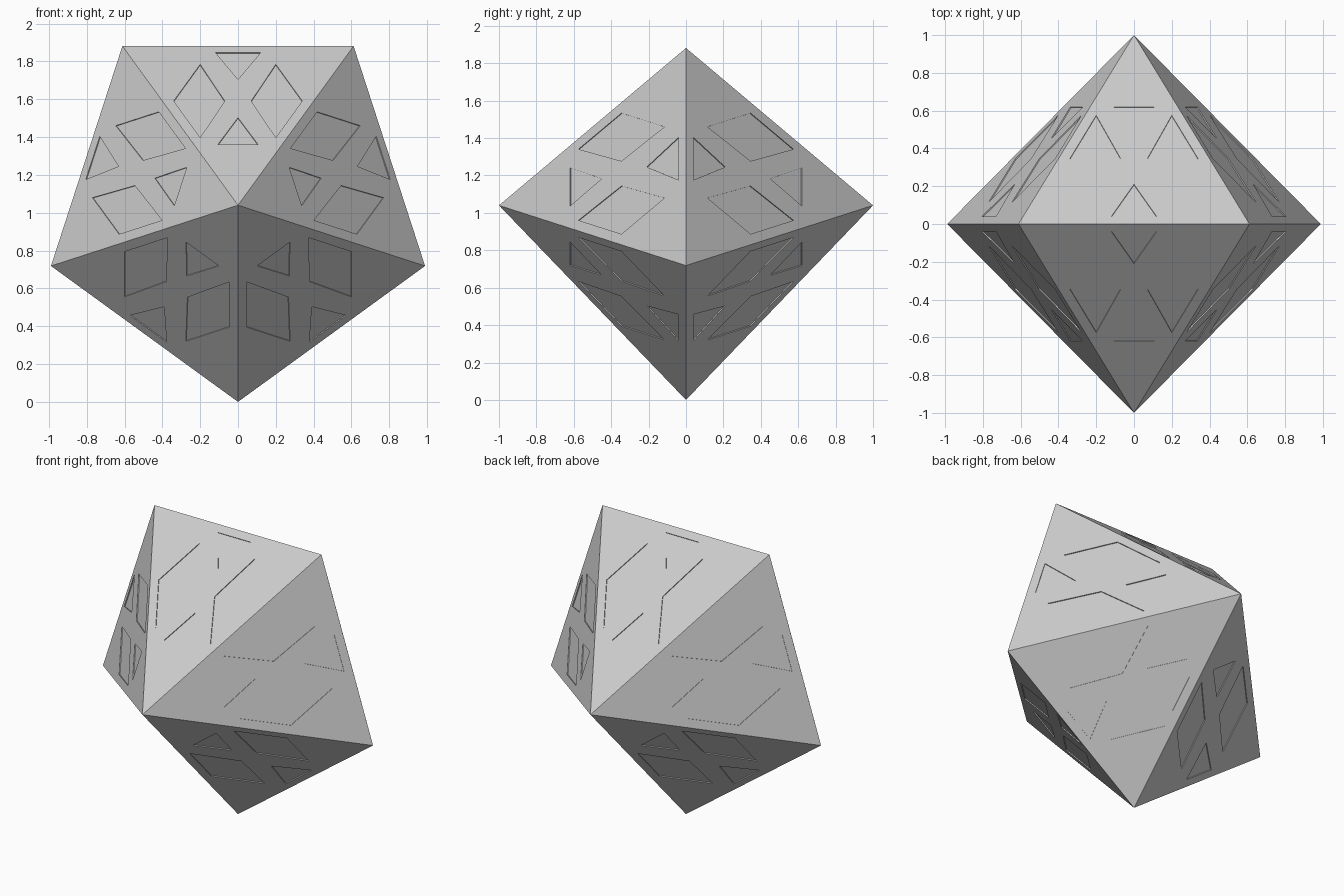
import bpy, bmesh, math
from mathutils import Vector

if "Cube" in bpy.data.objects:
    bpy.data.objects.remove(bpy.data.objects["Cube"])

R = 1.04          # pentagon radius, also the height of its centre
DEPTH = 0.006     # depth of the engraved marks
CENTRE = Vector((0, 0, R))

grey = bpy.data.materials.new("light_grey")
grey.diffuse_color = (0.6, 0.6, 0.6, 1)
grey.use_nodes = True
grey.node_tree.nodes["Principled BSDF"].inputs["Base Color"].default_value = grey.diffuse_color


def finish(bm, name):
    bmesh.ops.recalc_face_normals(bm, faces=bm.faces)
    mesh = bpy.data.meshes.new(name)
    bm.to_mesh(mesh)
    bm.free()
    mesh.materials.append(grey)
    obj = bpy.data.objects.new(name, mesh)
    bpy.context.collection.objects.link(obj)
    return obj


# Upright pentagon standing on one corner, with a point to the front and back
ring = [CENTRE + R * Vector((math.sin(a), 0, -math.cos(a)))
        for a in (math.radians(72 * i) for i in range(5))]
tips = [CENTRE + Vector((0, s, 0)) for s in (-1, 1)]
sides = [(ring[i], ring[(i + 1) % 5], tip) for tip in tips for i in range(5)]

# Ten-sided body
bm = bmesh.new()
ring_v = [bm.verts.new(p) for p in ring]
for tip in tips:
    tip_v = bm.verts.new(tip)
    for i in range(5):
        bm.faces.new((ring_v[i], ring_v[(i + 1) % 5], tip_v))
body = finish(bm, "ten_sided_body")

# Marks on a side: (offset along the edge, fraction from edge to tip)
diamond = [(0.20, 0.115), (0.34, 0.345), (0.20, 0.575), (0.07, 0.345)]
marks = [
    [(-0.12, 0.04), (0.12, 0.04), (0, 0.21)],
    [(0, 0.45), (0.107, 0.62), (-0.107, 0.62)],
    diamond,
    [(-u, t) for u, t in diamond],
]

# Shallow prisms that engrave the four marks into every side
bm = bmesh.new()
for a, b, tip in sides:
    mid, along = (a + b) / 2, (b - a).normalized()
    normal = (b - a).cross(tip - a).normalized()
    for mark in marks:
        pts = [mid.lerp(tip, t) + along * u for u, t in mark]
        low = [bm.verts.new(p - normal * DEPTH) for p in pts]
        high = [bm.verts.new(p + normal * DEPTH) for p in pts]
        bm.faces.new(low[::-1])
        bm.faces.new(high)
        for i in range(len(pts)):
            j = (i + 1) % len(pts)
            bm.faces.new((low[i], low[j], high[j], high[i]))
cutter = finish(bm, "mark_cutter")
cutter.hide_render = True
cutter.hide_viewport = True

engrave = body.modifiers.new("engrave_marks", 'BOOLEAN')
engrave.operation = 'DIFFERENCE'
engrave.solver = 'EXACT'
engrave.object = cutter
